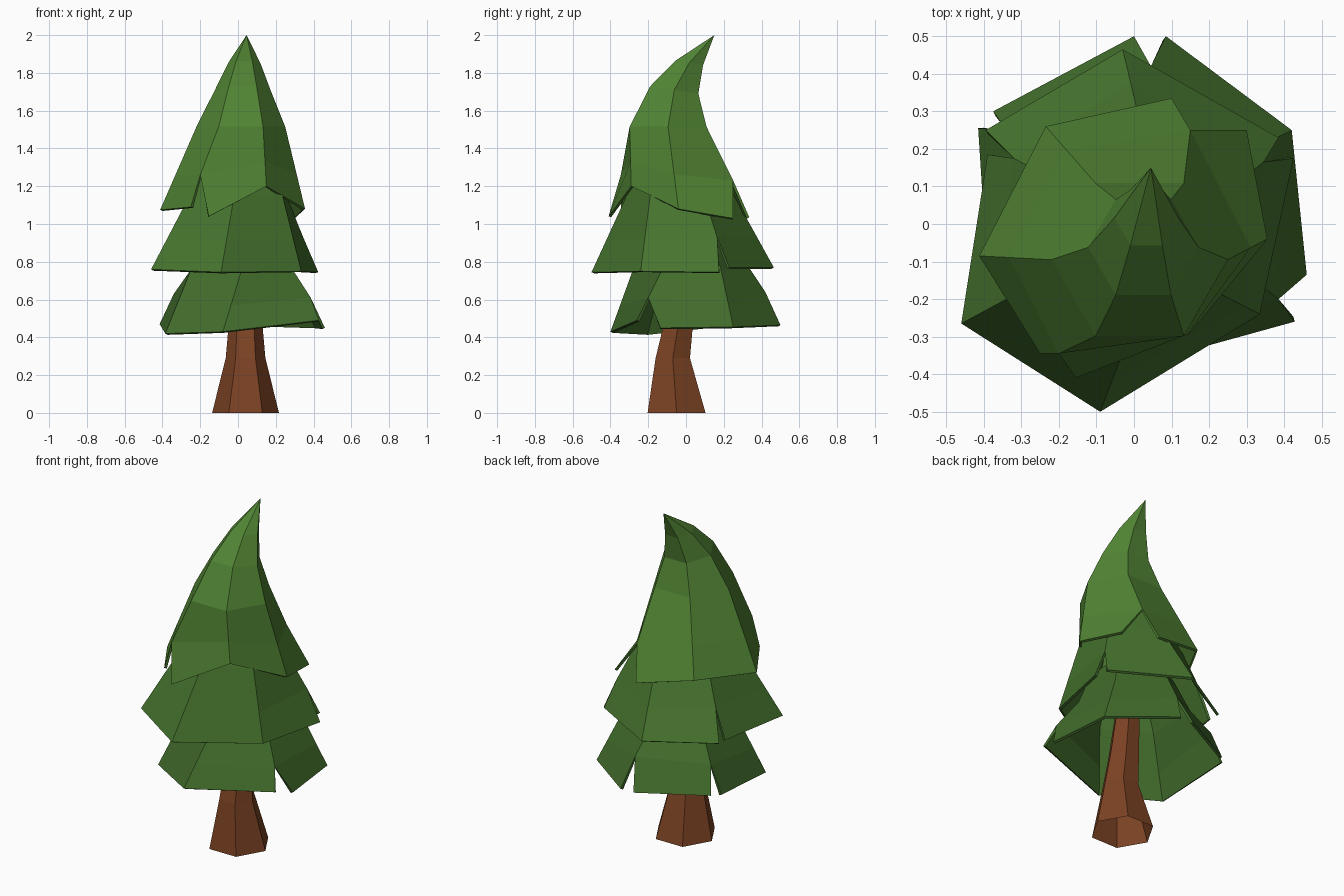
import bpy, math
from mathutils import Vector

if "Cube" in bpy.data.objects:
    bpy.data.objects.remove(bpy.data.objects["Cube"])


def material(name, rgb):
    m = bpy.data.materials.new(name)
    m.diffuse_color = (*rgb, 1)
    m.use_nodes = True
    m.node_tree.nodes["Principled BSDF"].inputs["Base Color"].default_value = m.diffuse_color
    return m


def hexagon(x, y, z, r, start=0, tilt=0):
    # six points, counter-clockwise; tilt lifts the front (-y) side
    pts = []
    for k in range(6):
        a = math.radians(start + 60 * k)
        dy = r * math.sin(a)
        pts.append(Vector((x + r * math.cos(a), y + dy, z - tilt * dy)))
    return pts


def make(name, verts, faces, mat):
    me = bpy.data.meshes.new(name)
    me.from_pydata([tuple(v) for v in verts], [], faces)
    me.materials.append(mat)
    ob = bpy.data.objects.new(name, me)
    bpy.context.collection.objects.link(ob)
    return ob


def bridge(levels):
    # quads between stacked six-point rings
    faces = []
    for j in range(len(levels) - 1):
        for k in range(6):
            n = (k + 1) % 6
            faces.append((6 * j + k, 6 * j + n, 6 * j + 6 + n, 6 * j + 6 + k))
    return faces


def tier(name, petals, notches, rings, mat, tip=None):
    """petals: (first column, rim points); notches: column -> point where petals part."""
    rim = {}
    for first, pts in petals:
        for i, p in enumerate(pts):
            rim.setdefault((first + i) % 6, Vector(p))
    split = [Vector(notches[k]) if k in notches else rim[k].lerp(rings[0][k], 0.42)
             for k in range(6)]
    levels = [split] + rings
    verts = [v for ring in levels for v in ring]
    faces = bridge(levels)
    for first, pts in petals:
        base = len(verts)
        verts += pts
        for i in range(len(pts) - 1):
            faces.append((base + i, base + i + 1, (first + i + 1) % 6, (first + i) % 6))
    if tip:
        last = 6 * (len(levels) - 1)
        faces += [(last + k, last + (k + 1) % 6, len(verts)) for k in range(6)]
        verts.append(tip)
    ob = make(name, verts, faces, mat)
    s = ob.modifiers.new("thickness", 'SOLIDIFY')
    s.thickness = 0.015
    s.offset = -1


bark = material("bark", (0.2, 0.055, 0.017))
green_low = material("green_low", (0.055, 0.155, 0.025))
green_mid = material("green_mid", (0.062, 0.175, 0.028))
green_top = material("green_top", (0.082, 0.23, 0.034))

# Trunk: flared, slightly crooked hexagonal column, open at both ends
rings = [hexagon(0.04, -0.05, 0, 0.177), hexagon(0.04, -0.07, 0.29, 0.105),
         hexagon(0.04, -0.042, 0.46, 0.09), hexagon(0.03, 0, 0.9, 0.06)]
make("trunk", [v for r in rings for v in r], bridge(rings), bark)

# Lower branches: three petals
tier("lower_branches",
     [(0, [(0.46, -0.135, 0.45), (0.42, 0.25, 0.455), (0.085, 0.5, 0.465)]),
      (2, [(0, 0.5, 0.465), (-0.375, 0.3, 0.47)]),
      (3, [(-0.415, 0.255, 0.47), (-0.385, -0.21, 0.42), (-0.08, -0.4, 0.43),
           (0.428, -0.26, 0.49)])],
     {0: (0.385, -0.2, 0.61), 2: (0.045, 0.42, 0.64), 3: (-0.34, 0.25, 0.63)},
     [hexagon(0.02, 0.03, 0.76, 0.31, -30), hexagon(0.02, 0.01, 0.95, 0.23, -30)],
     green_low)

# Middle branches: two petals
tier("middle_branches",
     [(1, [(0.385, 0.23, 0.77), (-0.03, 0.465, 0.77), (-0.395, 0.25, 0.77)]),
      (3, [(-0.39, 0.185, 0.765), (-0.46, -0.265, 0.76), (-0.09, -0.5, 0.745),
           (0.335, -0.24, 0.75), (0.425, 0.175, 0.745)])],
     {1: (0.345, 0.165, 0.93), 3: (-0.32, 0.175, 0.94)},
     [hexagon(0.0, -0.03, 1.15, 0.285, -34), hexagon(0.0, -0.05, 1.3, 0.21, -34)],
     green_mid)

# Treetop: two petals rising to a bent tip
tier("treetop",
     [(4, [(-0.155, -0.41, 1.04), (0.15, -0.29, 1.2), (0.355, -0.04, 1.08),
           (0.3, 0.25, 1.03)]),
      (1, [(0.1, 0.335, 1.035), (-0.235, 0.26, 1.11), (-0.412, -0.085, 1.075),
           (-0.25, -0.345, 1.09)])],
     {4: (-0.2, -0.345, 1.26), 1: (0.15, 0.25, 1.23)},
     [hexagon(0.015, -0.095, 1.515, 0.235), hexagon(0.025, -0.062, 1.71, 0.147, 0, 0.15),
      hexagon(0.033, 0.017, 1.853, 0.085, 0, 0.15)],
     green_top, (0.045, 0.15, 2.0))
